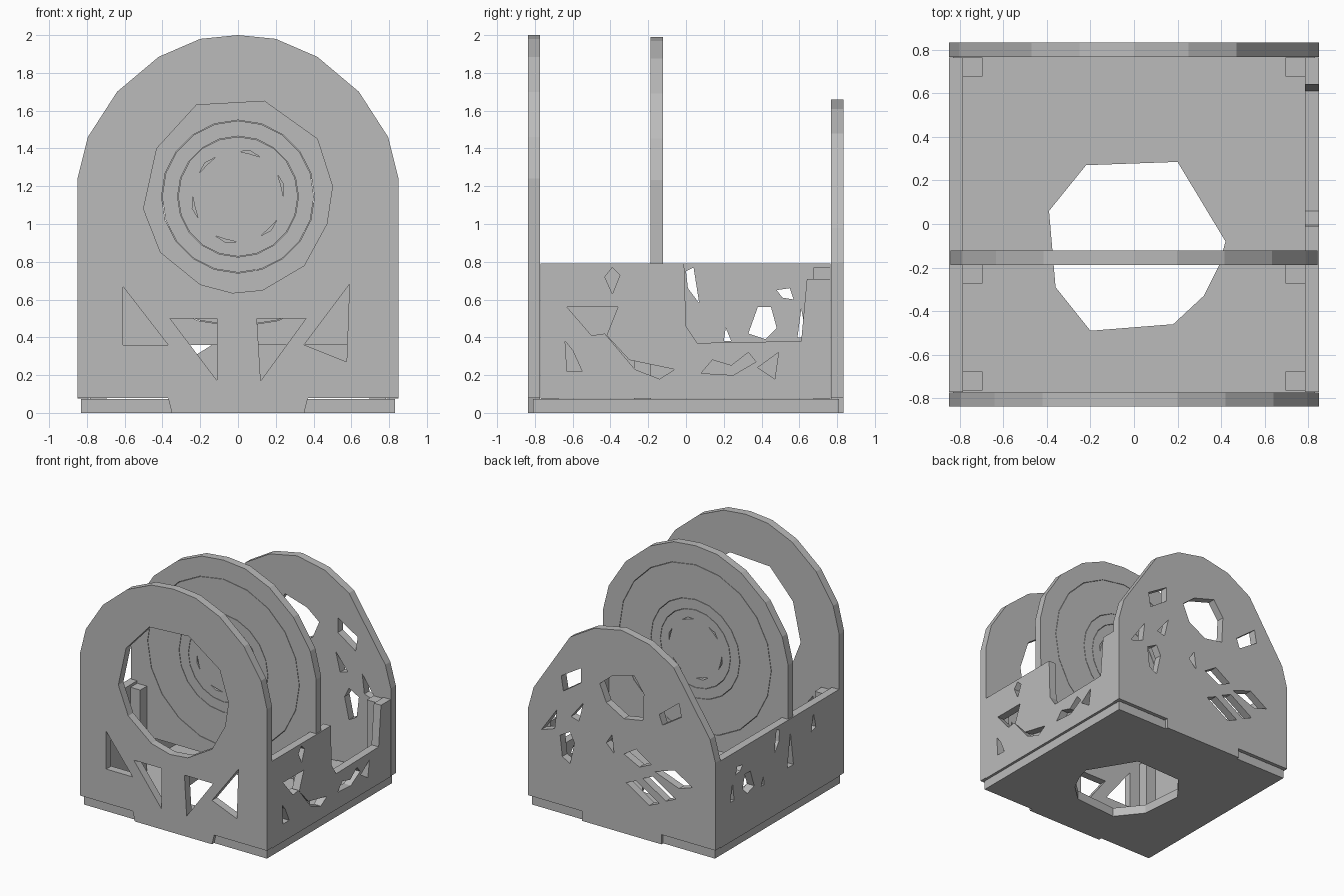
import bpy
from math import sin, cos, pi, radians
from mathutils import Matrix, Vector

default_cube = bpy.data.objects.get("Cube")
if default_cube:
    bpy.data.objects.remove(default_cube)

# One plain grey for the whole assembly
grey = bpy.data.materials.new("sheet grey")
grey.use_nodes = True
grey.diffuse_color = (.5, .5, .5, 1)
shader = next(n for n in grey.node_tree.nodes if n.type == 'BSDF_PRINCIPLED')
shader.inputs["Base Color"].default_value = grey.diffuse_color

THICKNESS = .065
HALF_WIDTH = .85
FACING = {
    "front": Matrix.Rotation(radians(90), 4, 'X'),
    "side": Matrix.Rotation(radians(90), 4, 'Z') @ Matrix.Rotation(radians(90), 4, 'X'),
    "flat": Matrix.Identity(4),
}


def panel(name, facing, centre, outline, holes=(), thickness=THICKNESS):
    """Cut a sheet from an outline with holes and stand it in place."""
    curve = bpy.data.curves.new(name, 'CURVE')
    curve.dimensions = '2D'
    curve.fill_mode = 'BOTH'
    curve.extrude = thickness / 2
    for loop in [outline, *holes]:
        spline = curve.splines.new('POLY')
        spline.points.add(len(loop) - 1)
        for point, (u, v) in zip(spline.points, loop):
            point.co = (u, v, 0, 1)
        spline.use_cyclic_u = True
        spline.use_smooth = False
    helper = bpy.data.objects.new(name + " helper", curve)
    bpy.context.scene.collection.objects.link(helper)
    graph = bpy.context.evaluated_depsgraph_get()
    mesh = bpy.data.meshes.new_from_object(helper.evaluated_get(graph))
    bpy.data.objects.remove(helper)
    mesh.name = name
    mesh.transform(Matrix.Translation(Vector(centre)) @ FACING[facing])
    mesh.materials.clear()
    mesh.materials.append(grey)
    sheet = bpy.data.objects.new(name, mesh)
    bpy.context.scene.collection.objects.link(sheet)


def circle(radius, sides=20, centre=(0, 1.145)):
    return [(centre[0] + radius * cos(2 * pi * i / sides),
             centre[1] + radius * sin(2 * pi * i / sides)) for i in range(sides)]


def mirrored(half):
    """Complete an outline from its right half, listed bottom to top."""
    return half + [(-u, v) for u, v in reversed(half) if u > 0]


def rectangle(left, right, low, high):
    return [(left, low), (right, low), (right, high), (left, high)]


arch = [(HALF_WIDTH, 1.24), (.795, 1.46), (.64, 1.7), (.42, 1.885), (.2, 1.98), (0, 2)]

# Front panel: arched, large round opening, four triangular cuts, foot tab
front_holes = [
    [(-.22, 1.63), (.14, 1.65), (.42, 1.45), (.5, 1.2), (.47, 1), (.35, .78),
     (.13, .65), (-.03, .635), (-.2, .68), (-.41, .85), (-.5, 1.08), (-.43, 1.4)],
    [(-.61, .67), (-.61, .36), (-.37, .36)],
    [(-.36, .5), (-.11, .5), (-.11, .17)],
    [(.1, .5), (.36, .5), (.12, .17)],
    [(.59, .68), (.35, .36), (.575, .27)],
]
foot = [(.35, 0), (.37, .08), (HALF_WIDTH, .08)]
panel("front_panel", "front", (0, -.805, 0), mirrored(foot + arch), front_holes)

# Middle panel: same arch, hung above the base, split into flush concentric rings
GAP = .003
RING_Y = -.155
body = [(.785, .36), (.785, .79), (.84, .79)] + [(u * .99, v * .995) for u, v in arch]
panel("middle_panel", "front", (0, RING_Y, 0), mirrored(body), [circle(.69)])
ring_radii = [.69, .405, .32]
for outer, inner in zip(ring_radii, ring_radii[1:]):
    panel("driver_ring", "front", (0, RING_Y, 0), circle(outer - GAP), [circle(inner)])
slits = []
for i in range(6):
    start = i * pi / 3
    arc = [(.24, 0), (.25, .25), (.24, .5), (.235, .25)]
    slits.append([(r * cos(start + a), 1.145 + r * sin(start + a)) for r, a in arc])
panel("driver_disc", "front", (0, RING_Y, 0), circle(ring_radii[-1] - GAP), slits)

# Back panel: lower shoulders, hexagonal port, small angular cuts, slanted vents
shoulders = [(.36, 0), (.36, .08), (HALF_WIDTH, .08), (HALF_WIDTH, .8), (.8, .98),
             (.47, 1.48), (.25, 1.61), (0, 1.66)]
back_holes = [
    [(.2, 1.17), (.09, 1.26), (-.11, 1.32), (-.2, 1.19), (-.19, .97), (-.02, .94), (.14, 1.03)],
    [(.55, 1.14), (.37, 1.25), (.37, 1.13), (.53, 1.02)],
    [(-.34, 1.06), (-.52, 1.2), (-.54, 1.09), (-.37, .98)],
    [(.73, .65), (.59, .85), (.61, .69)],
    [(.46, .83), (.35, .97), (.39, .81)],
    [(.14, .7), (.09, .78), (.07, .63)],
    [(.56, .65), (.47, .7), (.43, .62), (.47, .44), (.54, .48)],
    [(-.02, .65), (-.13, .72), (-.27, .63), (-.16, .58)],
    [(-.3, .58), (-.48, .64), (-.64, .54), (-.52, .5)],
]
vent = [(-.04, .42), (-.13, .46), (-.34, .33), (-.25, .29)]
for shift in (0, .15):
    back_holes.append([(u - shift, v + shift / 2) for u, v in vent])
panel("back_panel", "front", (0, .8, 0), mirrored(shoulders), back_holes)

# Left side wall: deep notch toward the back
SIDE_X = HALF_WIDTH - THICKNESS / 2
left_outline = [(-.77, .075), (.765, .075), (.765, .71), (.64, .71), (.61, .38),
                (.06, .37), (0, .46), (-.01, .79), (-.77, .79)]
left_holes = [
    [(-.43, .72), (-.39, .77), (-.35, .73), (-.39, .63)],
    [(-.64, .38), (-.6, .33), (-.55, .22), (-.63, .22)],
    [(-.63, .56), (-.36, .56), (-.42, .41), (-.3, .28), (-.06, .23), (-.14, .18),
     (-.27, .23), (-.43, .42), (-.5, .41)],
    [(.08, .21), (.14, .28), (.24, .25), (.33, .32), (.37, .27), (.25, .2)],
    [(.38, .24), (.49, .32), (.47, .18)],
]
panel("left_wall", "side", (SIDE_X, 0, 0), left_outline, left_holes)

# Right side wall: full height with scattered angular cuts
right_holes = [
    [(0, .75), (.04, .77), (.07, .58), (.01, .66)],
    [(.33, .42), (.38, .56), (.45, .56), (.48, .45), (.42, .39)],
    [(.48, .65), (.55, .66), (.57, .6), (.51, .61)],
    [(.61, .55), (.64, .4), (.59, .4)],
    [(.21, .45), (.24, .38), (.2, .38)],
    [(-.14, .68), (-.1, .4), (-.18, .4)],
    [(-.44, .72), (-.41, .58), (-.47, .6)],
]
panel("right_wall", "side", (-SIDE_X, 0, 0), rectangle(-.77, .765, .075, .79), right_holes)

# Base plate with an irregular opening
port = [(-.39, .06), (-.22, .27), (.2, .285), (.42, -.08), (.39, -.19), (.32, -.33),
        (.18, -.46), (-.2, -.49), (-.36, -.29)]
panel("base_plate", "flat", (0, 0, .037), rectangle(-.83, .83, -.81, .81), [port], .074)

# Square corner and middle posts
POST = .088
for side in (-1, 1):
    for y in (-.72, -.23, .72):
        top = .7 if side > 0 else .77
        panel("post", "flat", (side * .74, y, (top + .07) / 2),
              rectangle(-POST / 2, POST / 2, -POST / 2, POST / 2), (), top - .07)
